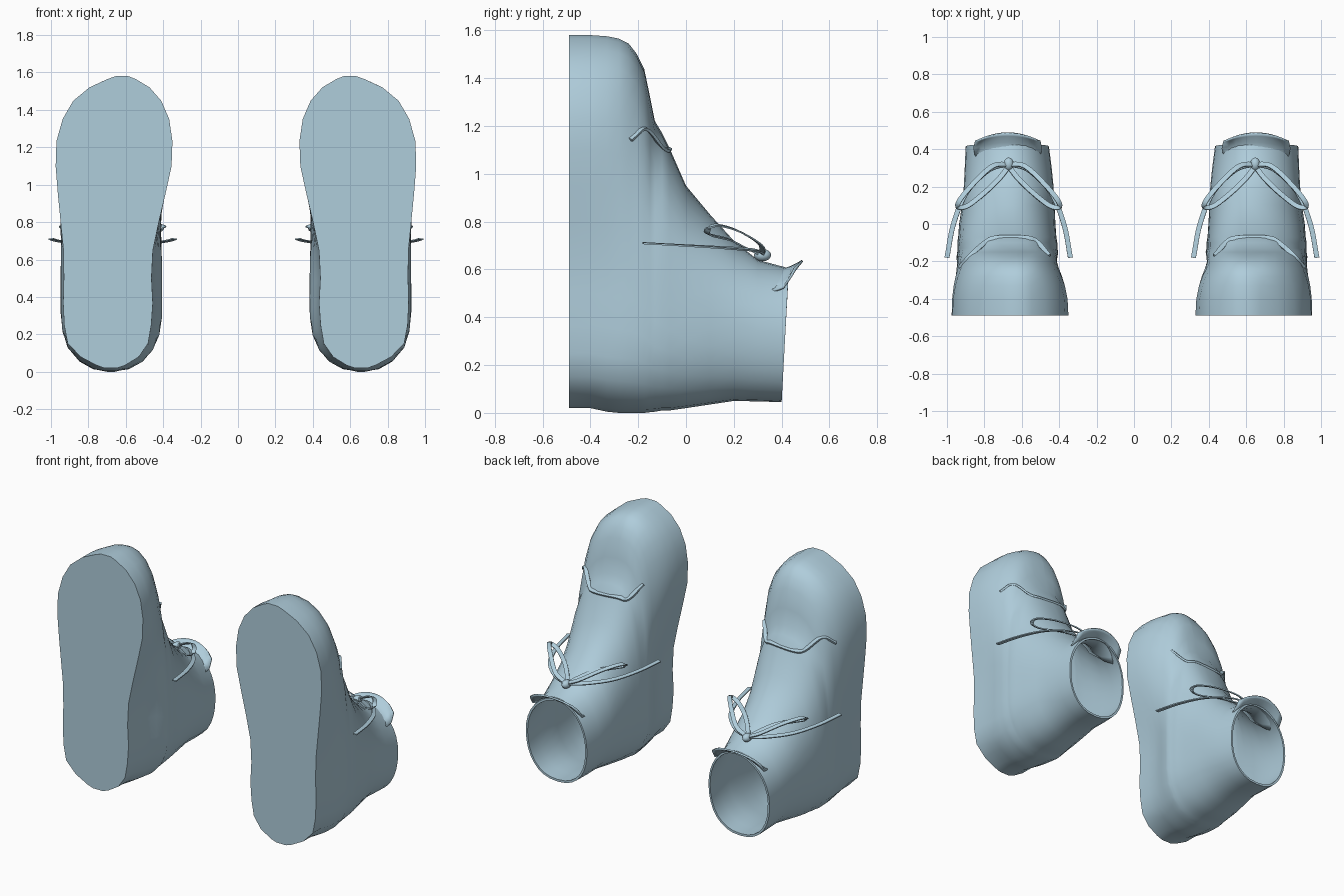
import bpy, bmesh, math
from mathutils import Vector
from mathutils.bvhtree import BVHTree

if "Cube" in bpy.data.objects:
    bpy.data.objects.remove(bpy.data.objects["Cube"])

mat = bpy.data.materials.new("pale_blue")
mat.diffuse_color = (0.43, 0.61, 0.71, 1)
mat.use_nodes = True
mat.node_tree.nodes["Principled BSDF"].inputs["Base Color"].default_value = mat.diffuse_color

# sole outline: height, outer edge, inner edge
SOLE = [(0.02, -.06, .01), (0.05, -.145, .095), (0.10, -.215, .145), (0.17, -.27, .185),
        (0.36, -.28, .2), (0.55, -.275, .19), (0.70, -.28, .205), (0.85, -.30, .245),
        (1.10, -.32, .30), (1.25, -.315, .305), (1.39, -.27, .28), (1.49, -.195, .22),
        (1.55, -.085, .145), (1.58, .0, .07)]
# upper sections: depth, heel z, toe z, outer, inner, share of sole shape
LEVELS = [(-.49, .02, 1.58, -.30, .25, 1), (-.40, .02, 1.58, -.30, .25, .95),
          (-.33, .005, 1.575, -.30, .25, .8), (-.28, 0, 1.565, -.30, .25, .6),
          (-.24, 0, 1.545, -.30, .25, .38), (-.205, 0, 1.50, -.295, .25, .2),
          (-.175, 0, 1.44, -.295, .25, .08), (-.15, .003, 1.32, -.29, .25, 0),
          (-.13, .005, 1.22, -.29, .245, 0), (-.10, .01, 1.17, -.29, .245, 0),
          (-.07, .01, 1.11, -.285, .24, 0), (0, .02, .95, -.28, .235, 0),
          (.10, .035, .83, -.265, .23, 0), (.20, .05, .72, -.255, .225, 0),
          (.30, .048, .64, -.25, .215, 0), (.40, .045, .605, -.245, .20, 0)]
HALF = 16


def sole_edges(z):
    z = min(max(z, .02), 1.58)
    for a, b in zip(SOLE, SOLE[1:]):
        if z <= b[0]:
            t = (z - a[0]) / (b[0] - a[0])
            return a[1] + t * (b[1] - a[1]), a[2] + t * (b[2] - a[2])
    return SOLE[-1][1:]


def section(level, inset=0.0):
    """Closed ring of points for one slice of the boot."""
    y, zb, zt, wl, wr, mix = level
    power = 2.6 if y < -.1 else max(2.0, 2.6 - (y + .1) * 3)
    zs = min(.4, (zb + zt) / 2)
    low = min(.33, (zt - zb) / 2)
    left, right = [], []
    for i in range(HALF + 1):
        s = (1 - math.cos(math.pi * i / HALF)) / 2
        z = zb + (zt - zb) * s
        f = 1.0
        if z < zb + low:
            f *= max(0, 1 - (1 - (z - zb) / low) ** 2.3) ** (1 / 2.3)
        if z > zs:
            f *= max(0, 1 - ((z - zs) / (zt - zs)) ** power) ** (1 / power)
        c = -.025 + .04 * z
        sl, sr = sole_edges(.02 + 1.56 * s)
        l = mix * sl + (1 - mix) * (c + (wl - c) * f)
        r = mix * sr + (1 - mix) * (c + (wr - c) * f)
        k = 1 - inset * 4
        z = zb + inset + (zt - zb - 2 * inset) * s
        yy = y + (.03 * s if y > .35 else 0)
        left.append(Vector((c + (l - c) * k, yy, z)))
        right.append(Vector((c + (r - c) * k, yy, z)))
    return left + right[::-1]


def finish(bm, name, place, angle=40):
    """Place a part on its foot and make the object."""
    for v in bm.verts:
        v.co.x = place(v.co.x)
    bmesh.ops.remove_doubles(bm, verts=bm.verts, dist=.0005)
    bmesh.ops.recalc_face_normals(bm, faces=bm.faces)
    me = bpy.data.meshes.new(name)
    bm.to_mesh(me)
    bm.free()
    me.materials.append(mat)
    ob = bpy.data.objects.new(name, me)
    bpy.context.collection.objects.link(ob)
    bpy.ops.object.select_all(action='DESELECT')
    ob.select_set(True)
    bpy.context.view_layer.objects.active = ob
    bpy.ops.object.shade_smooth_by_angle(angle=math.radians(angle))
    return ob


def loft(bm, rings, caps):
    rows = [[bm.verts.new(p) for p in r] for r in rings]
    n = len(rows[0])
    for a, b in zip(rows, rows[1:]):
        for i in range(n):
            j = (i + 1) % n
            bm.faces.new((a[i], a[j], b[j], b[i]))
    if caps:
        bm.faces.new(rows[0])
        bm.faces.new(rows[-1])


def smooth_path(pts, steps=5):
    p = [Vector(q) for q in pts]
    p = [2 * p[0] - p[1]] + p + [2 * p[-1] - p[-2]]
    out = []
    for a, b, c, d in zip(p, p[1:], p[2:], p[3:]):
        for i in range(steps):
            t = i / steps
            out.append(.5 * (2 * b + (c - a) * t + (2 * a - 5 * b + 4 * c - d) * t * t
                             + (3 * b - a - 3 * c + d) * t ** 3))
    return out + [p[-2]]


def ribbon(bm, pts, width, thick, up=Vector((0, .45, .89))):
    path = smooth_path(pts)
    rings = []
    for i, q in enumerate(path):
        tan = path[min(i + 1, len(path) - 1)] - path[max(i - 1, 0)]
        side = tan.cross(up).normalized() * width / 2
        n = side.cross(tan).normalized() * thick / 2
        rings.append([q + side + n, q - side + n, q - side - n, q + side - n])
    loft(bm, rings, True)


LOOP = [(-.015, .32, .665), (-.10, .31, .705), (-.20, .22, .76), (-.275, .13, .785), (-.285, .09, .765),
        (-.23, .10, .745), (-.13, .18, .725), (-.06, .25, .69), (-.015, .31, .66)]
END = [(-.02, .32, .665), (-.12, .29, .68), (-.24, .17, .69), (-.31, 0, .70), (-.345, -.18, .71)]
SEAM = [(-.275, -.235), (-.22, -.17), (-.14, -.10), (-.08, -.075),
        (.08, -.075), (.14, -.10), (.20, -.17), (.25, -.225)]


def make_boot(side, place):
    # boot upper, flat sole and inner lining in one shell
    bm = bmesh.new()
    rings = [section(l) for l in LEVELS] + [section(l, .014) for l in LEVELS[:1:-1]]
    loft(bm, rings, True)
    tree = BVHTree.FromBMesh(bm)
    finish(bm, side + "_boot", place)

    # raised toe cap edge following the surface
    pts = []
    for u, y in SEAM:
        hit = tree.ray_cast(Vector((u, y, 3)), Vector((0, 0, -1)))[0]
        if hit:
            pts.append(hit)
    bm = bmesh.new()
    ribbon(bm, pts, .025, .012)
    finish(bm, side + "_toe_cap_edge", place)

    # tongue: arched flap flaring out of the opening
    bm = bmesh.new()
    rows = []
    for y, z, half, drop in [(.22, .675, .10, .05), (.32, .605, .14, .07), (.40, .59, .17, .085),
                             (.44, .605, .18, .085), (.475, .622, .175, .05), (.49, .632, .14, .03)]:
        row = []
        for i in range(11):
            t = i / 5 - 1
            row.append(bm.verts.new((-.02 + half * t, y - .03 * t * t * (y > .39), z - drop * t * t)))
        rows.append(row)
    for a, b in zip(rows, rows[1:]):
        for i in range(10):
            bm.faces.new((a[i], a[i + 1], b[i + 1], b[i]))
    ob = finish(bm, side + "_tongue", place)
    ob.modifiers.new("thickness", 'SOLIDIFY').thickness = .01

    # lace bow: two loops and two loose ends
    bm = bmesh.new()
    for path in (LOOP, END):
        ribbon(bm, path, .026, .007)
        ribbon(bm, [(-.03 - x, y, z) for x, y, z in path], .026, .007)
    finish(bm, side + "_lace_bow", place)

    # knot
    bm = bmesh.new()
    bmesh.ops.create_uvsphere(bm, u_segments=12, v_segments=8, radius=1)
    for v in bm.verts:
        v.co = Vector((-.015 + v.co.x * .027, .32 + v.co.y * .036, .66 + v.co.z * .026))
    finish(bm, side + "_lace_knot", place)


make_boot("left", lambda u: -.655 + u)
make_boot("right", lambda u: .633 - u)
